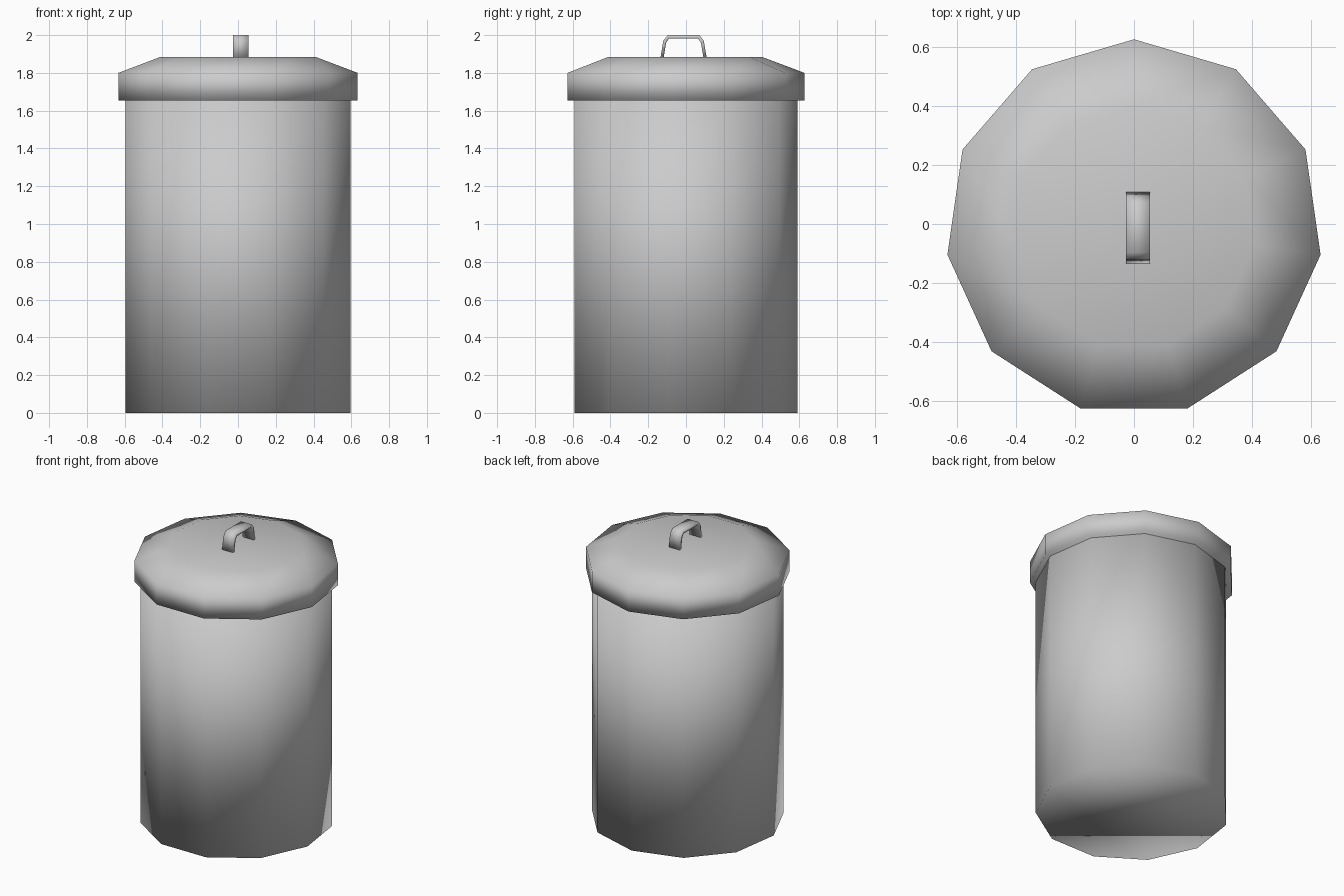
import bpy
import bmesh
import math

if "Cube" in bpy.data.objects:
    bpy.data.objects.remove(bpy.data.objects["Cube"])

SIDES = 11
CY = -0.013  # polygon centre, so that the bounds are centred on y = 0


def finish(name, bm):
    bmesh.ops.recalc_face_normals(bm, faces=bm.faces)
    mesh = bpy.data.meshes.new(name)
    bm.to_mesh(mesh)
    bm.free()
    mesh.shade_smooth()
    obj = bpy.data.objects.new(name, mesh)
    bpy.context.collection.objects.link(obj)
    return obj


def turned(name, profile):
    """Closed solid from (radius, z) rings with one corner pointing to +y."""
    bm = bmesh.new()
    rings = []
    for r, z in profile:
        angles = [math.pi / 2 + math.tau * k / SIDES for k in range(SIDES)]
        rings.append([bm.verts.new((r * math.cos(a), CY + r * math.sin(a), z)) for a in angles])
    for lo, hi in zip(rings, rings[1:]):
        for k in range(SIDES):
            n = (k + 1) % SIDES
            bm.faces.new((lo[k], lo[n], hi[n], hi[k]))
    bm.faces.new(rings[0])
    bm.faces.new(rings[-1])
    return finish(name, bm)


# Can body and overhanging lid
turned("can_body", [(0.603, 0.0), (0.603, 1.656)])
turned("lid", [(0.64, 1.655), (0.64, 1.80), (0.414, 1.885)])

# Bent strap handle: half profiles (y, z), mirrored across the centre
outer = [(0.122, 1.883), (0.107, 1.97), (0.084, 2.0)]
inner = [(0.105, 1.883), (0.092, 1.96), (0.077, 1.982)]


def arch(half):
    return [(-y, z) for y, z in half] + [(y, z) for y, z in reversed(half)]


bm = bmesh.new()
sections = []
for (yo, zo), (yi, zi) in zip(arch(outer), arch(inner)):
    corners = [(-0.027, yo, zo), (0.055, yo, zo), (0.055, yi, zi), (-0.027, yi, zi)]
    sections.append([bm.verts.new((x, y + CY, z)) for x, y, z in corners])
for a, b in zip(sections, sections[1:]):
    for k in range(4):
        n = (k + 1) % 4
        bm.faces.new((a[k], a[n], b[n], b[k]))
bm.faces.new(sections[0])
bm.faces.new(sections[-1])
finish("lid_handle", bm)
